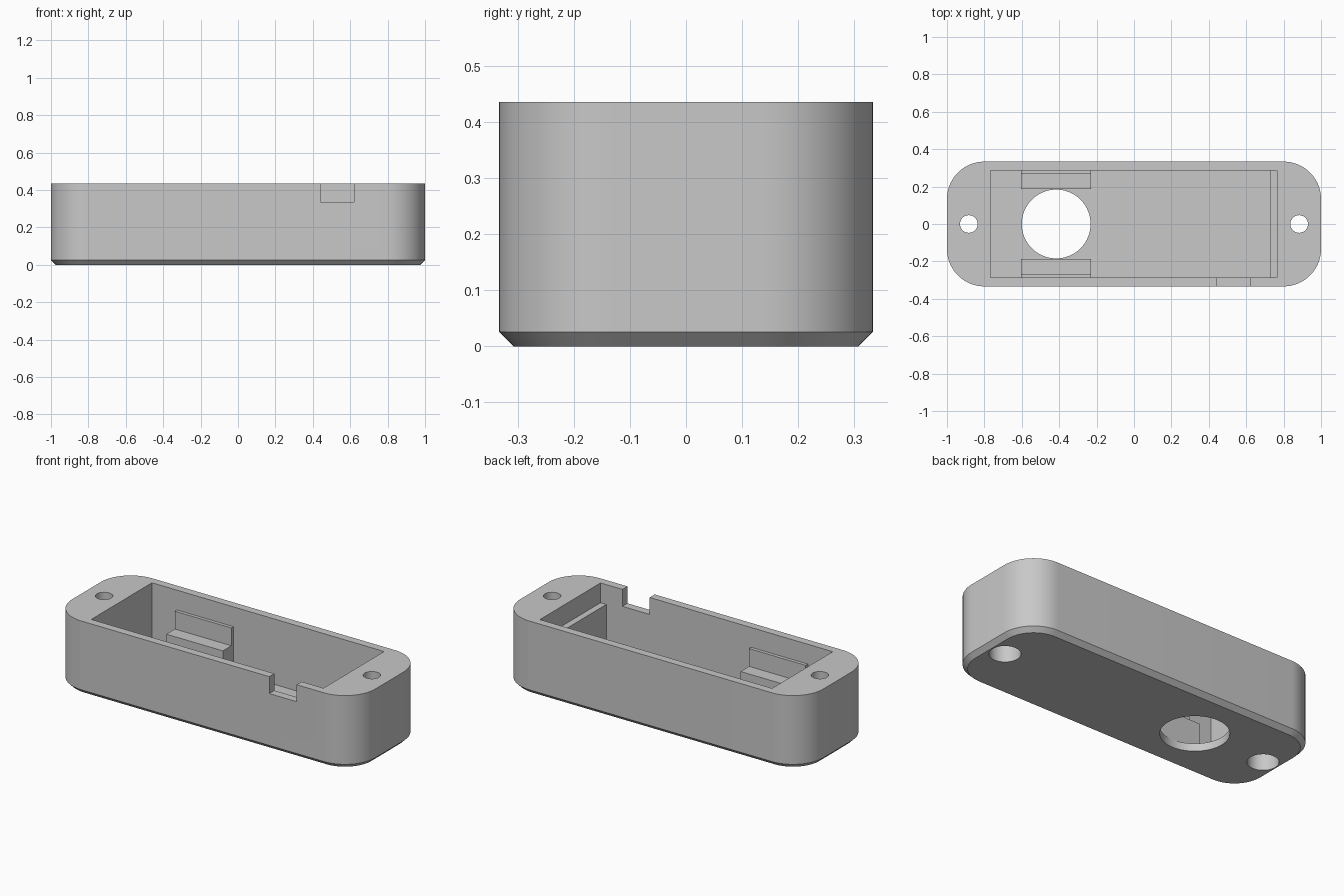
import bpy
import bmesh
from math import cos, sin, pi

if "Cube" in bpy.data.objects:
    bpy.data.objects.remove(bpy.data.objects["Cube"], do_unlink=True)

LENGTH, WIDTH, HEIGHT = 2.0, 0.667, 0.436
CORNER, CHAMFER, FLOOR = 0.2, 0.026, 0.046
CAV_L, CAV_R, CAV_Y = -0.768, 0.764, 0.286
SEAT_TOP = 0.318

grey = bpy.data.materials.new("grey plastic")
grey.use_nodes = True
colour = (0.58, 0.58, 0.58, 1)
grey.diffuse_color = colour
grey.node_tree.nodes["Principled BSDF"].inputs["Base Color"].default_value = colour


def loft(name, rings):
    """Closed solid through matching rings of points."""
    bm = bmesh.new()
    loops = [[bm.verts.new(p) for p in ring] for ring in rings]
    n = len(loops[0])
    for a, b in zip(loops, loops[1:]):
        for i in range(n):
            j = (i + 1) % n
            bm.faces.new((a[i], a[j], b[j], b[i]))
    bm.faces.new(loops[0][::-1])
    bm.faces.new(loops[-1])
    bmesh.ops.recalc_face_normals(bm, faces=bm.faces)
    mesh = bpy.data.meshes.new(name)
    bm.to_mesh(mesh)
    bm.free()
    mesh.materials.append(grey)
    obj = bpy.data.objects.new(name, mesh)
    bpy.context.collection.objects.link(obj)
    return obj


def box(name, x0, x1, y0, y1, z0, z1):
    return loft(name, [[(x0, y0, z), (x1, y0, z), (x1, y1, z), (x0, y1, z)]
                       for z in (z0, z1)])


def cylinder(name, x, radius, z0, z1, sides=64):
    turn = [2 * pi * i / sides for i in range(sides)]
    return loft(name, [[(x + radius * cos(a), radius * sin(a), z) for a in turn]
                       for z in (z0, z1)])


def rounded_ring(inset, z, steps=18):
    """Rounded rectangle outline at height z."""
    radius = CORNER - inset
    cx, cy = LENGTH / 2 - CORNER, WIDTH / 2 - CORNER
    ring = []
    for k, (sx, sy) in enumerate(((1, 1), (-1, 1), (-1, -1), (1, -1))):
        for i in range(steps + 1):
            a = (k + i / steps) * pi / 2
            ring.append((sx * cx + radius * cos(a), sy * cy + radius * sin(a), z))
    return ring


# Outer shell with a chamfered bottom edge
body = loft("case_body", [rounded_ring(CHAMFER, 0), rounded_ring(0, CHAMFER),
                          rounded_ring(0, HEIGHT)])

# Cavity, cable notch, round window and counterbored screw holes
cutters = [
    box("cavity_cutter", CAV_L, CAV_R, -CAV_Y, CAV_Y, FLOOR, 0.6),
    box("notch_cutter", 0.44, 0.62, -0.4, -0.25, 0.335, 0.6),
    cylinder("window_cutter", -0.416, 0.184, -0.1, 0.1),
]
for side in (-1, 1):
    cutters.append(cylinder("screw_cutter", side * 0.883, 0.047, -0.1, 0.6))
    cutters.append(cylinder("counterbore_cutter", side * 0.883, 0.084, -0.1, 0.3))

bpy.context.view_layer.objects.active = body
for cutter in cutters:
    mod = body.modifiers.new("cut", "BOOLEAN")
    mod.operation = "DIFFERENCE"
    mod.solver = "EXACT"
    mod.object = cutter
    bpy.ops.object.modifier_apply(modifier=mod.name)
for cutter in cutters:
    bpy.data.objects.remove(cutter, do_unlink=True)

bpy.ops.object.select_all(action="DESELECT")
body.select_set(True)
bpy.ops.object.shade_smooth_by_angle()

# Stepped brackets on both long walls beside the window
for side, label in ((1, "back"), (-1, "front")):
    outer, lip, inner = side * (CAV_Y + 0.01), side * 0.266, side * 0.186
    profile = [(outer, FLOOR - 0.01), (inner, FLOOR - 0.01), (inner, 0.212),
               (lip, 0.212), (lip, SEAT_TOP), (outer, SEAT_TOP)]
    loft(label + "_bracket", [[(x, y, z) for y, z in profile]
                              for x in (-0.603, -0.23)])

# Support ledge along the end wall
box("end_ledge", 0.726, CAV_R + 0.01, -CAV_Y - 0.01, CAV_Y + 0.01,
    FLOOR - 0.01, SEAT_TOP)
